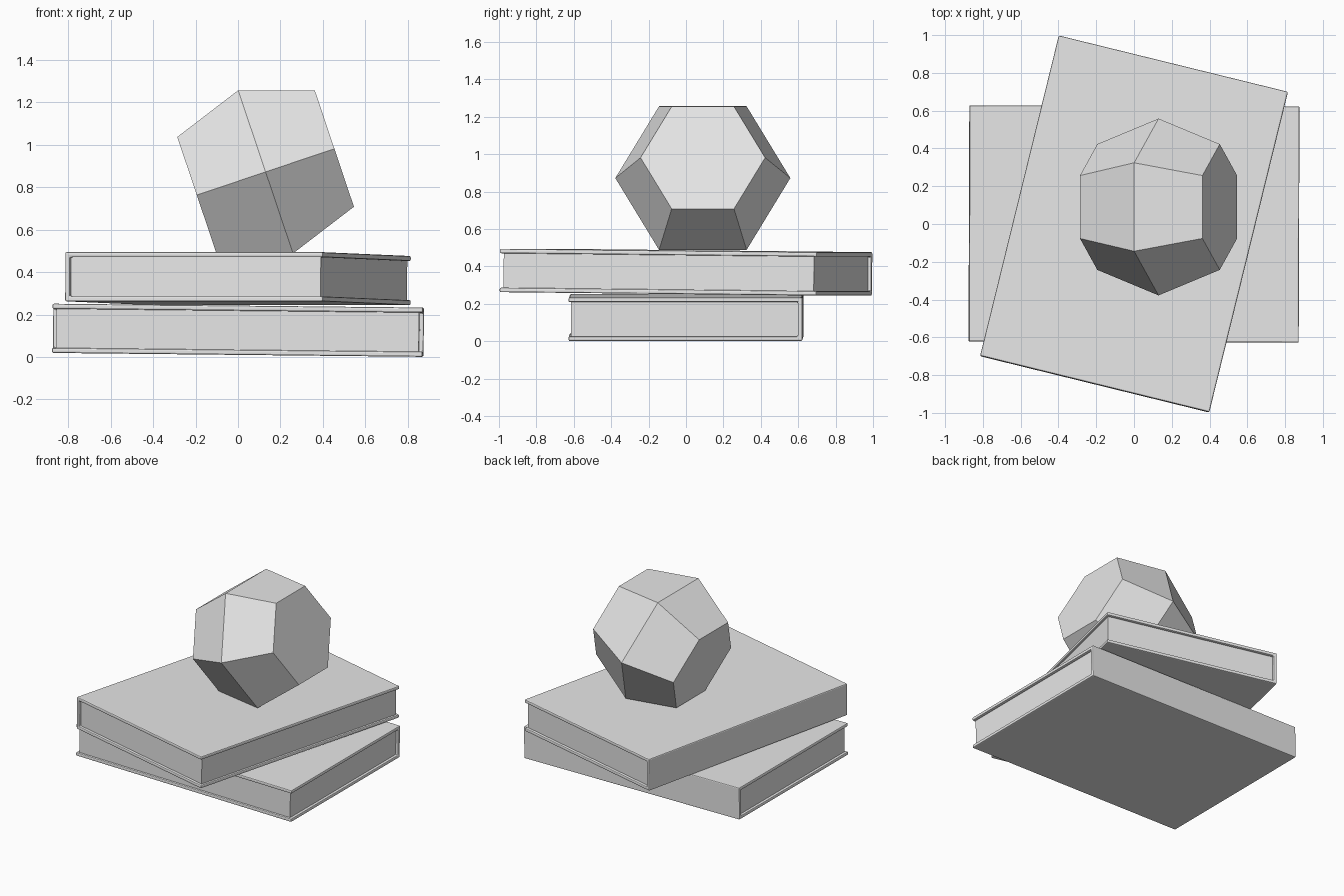
import bpy, bmesh, math
from mathutils import Matrix, Vector

cube = bpy.data.objects.get("Cube")
if cube:
    bpy.data.objects.remove(cube, do_unlink=True)

# Single grey material
grey = bpy.data.materials.new("light_grey")
grey.use_nodes = True
grey.diffuse_color = (0.8, 0.8, 0.8, 1)
grey.node_tree.nodes["Principled BSDF"].inputs["Base Color"].default_value = (0.8, 0.8, 0.8, 1)


def loft(name, rings, matrix):
    """Closed solid through rings of equal point counts."""
    bm = bmesh.new()
    loops = [[bm.verts.new(p) for p in ring] for ring in rings]
    n = len(loops[0])
    bm.faces.new(loops[0])
    bm.faces.new(loops[-1])
    for a, b in zip(loops, loops[1:]):
        for i in range(n):
            j = (i + 1) % n
            bm.faces.new((a[i], a[j], b[j], b[i]))
    bmesh.ops.recalc_face_normals(bm, faces=bm.faces)
    mesh = bpy.data.meshes.new(name)
    bm.to_mesh(mesh)
    bm.free()
    mesh.materials.append(grey)
    obj = bpy.data.objects.new(name, mesh)
    obj.matrix_world = matrix
    bpy.context.collection.objects.link(obj)
    return obj


def extrude_x(name, profile, half, matrix):
    return loft(name, [[(x, y, z) for y, z in profile] for x in (-half, half)], matrix)


HALF_LEN, HALF_WID, HALF_THICK, BOARD = 0.873, 0.625, 0.116, 0.024


def book(name, height, turn):
    """Hardback lying flat, spine on its +y side, one end slightly raised."""
    place = (Matrix.Translation((0, 0, height))
             @ Matrix.Rotation(math.radians(turn), 4, 'Z')
             @ Matrix.Rotation(math.radians(0.6), 4, 'Y'))
    w, t, inner = HALF_WID, HALF_THICK, HALF_THICK - BOARD
    # C-shaped cover: two boards joined by the spine
    cover = extrude_x(name + "_cover", [
        (-w, -t), (w, -t), (w, t), (-w, t),
        (-w, inner), (w - BOARD, inner), (w - BOARD, -inner), (-w, -inner)],
        HALF_LEN, place)
    bevel = cover.modifiers.new("rounded_edges", 'BEVEL')
    bevel.width = 0.007
    bevel.segments = 2
    bevel.limit_method = 'ANGLE'
    # Page block, set back from the cover edges
    front, back, top = -w + 0.014, w - BOARD + 0.004, inner + 0.003
    extrude_x(name + "_pages",
              [(front, -top), (back, -top), (back, top), (front, top)],
              HALF_LEN - 0.019, place)


book("lower_book", 0.126, -0.2)
book("upper_book", 0.369, 76.2)


# Faceted ornament: hexagonal double frustum resting on one sloped face
def hexagon(x, radius):
    return [Vector((x, radius * math.cos(k * math.pi / 3),
                    radius * math.sin(k * math.pi / 3))) for k in range(6)]


loft("faceted_ornament",
     [hexagon(-0.342, 0.333), hexagon(0, 0.468), hexagon(0.342, 0.333)],
     Matrix.Translation((0.13, 0.09, 0.872))
     @ Matrix.Rotation(math.radians(-18.6), 4, 'Y'))
